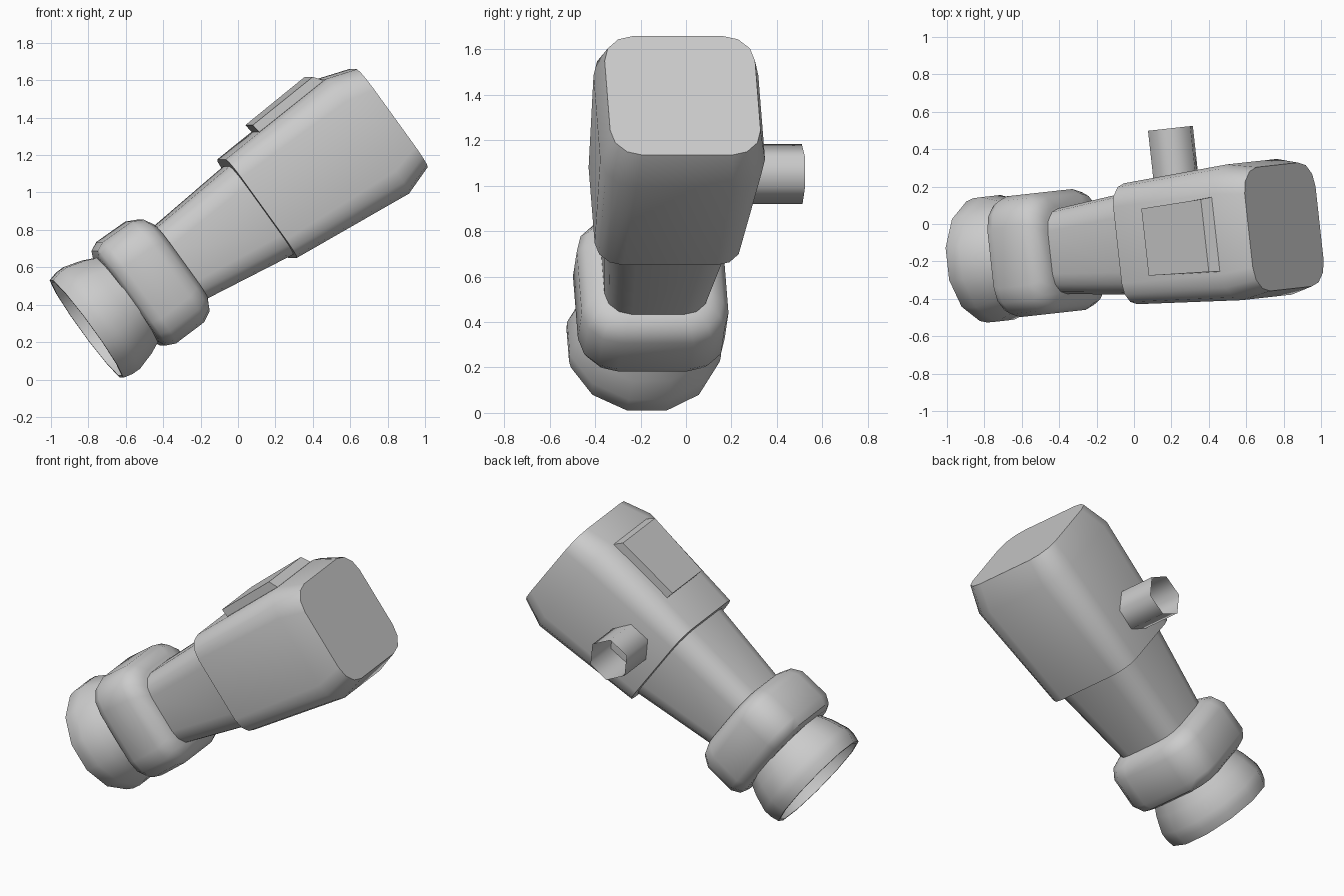
import bpy, bmesh
from math import cos, sin, pi, radians
from mathutils import Matrix, Vector

if "Cube" in bpy.data.objects:
    bpy.data.objects.remove(bpy.data.objects["Cube"])

# Local frame: t runs along the barrel, w sideways, u up
PITCH, YAW = radians(36), radians(6.3)
FRAME = (Matrix.Translation((-0.81, -0.193, 0.27))
         @ Matrix.Rotation(YAW, 4, 'Z') @ Matrix.Rotation(-PITCH, 4, 'Y'))


def make(name, rings, cap_start=True, cap_end=True):
    """Skin a list of equal-length vertex rings and place it in the barrel frame."""
    bm = bmesh.new()
    loops = [[bm.verts.new(FRAME @ Vector(p)) for p in ring] for ring in rings]
    n = len(loops[0])
    for a, b in zip(loops, loops[1:]):
        for i in range(n):
            j = (i + 1) % n
            bm.faces.new((a[i], a[j], b[j], b[i]))
    if cap_start:
        bm.faces.new(loops[0][::-1])
    if cap_end:
        bm.faces.new(loops[-1])
    bmesh.ops.recalc_face_normals(bm, faces=bm.faces)
    me = bpy.data.meshes.new(name)
    bm.to_mesh(me)
    bm.free()
    ob = bpy.data.objects.new(name, me)
    bpy.context.collection.objects.link(ob)
    me.shade_smooth()
    me.set_sharp_from_angle(angle=radians(38))
    return ob


def rounded(t, low, high, hw, r, seg=3):
    """Rounded rectangle across the barrel at distance t."""
    c, hu = (low + high) / 2, (high - low) / 2
    pts = []
    for k, (sw, su) in enumerate([(1, 1), (-1, 1), (-1, -1), (1, -1)]):
        for i in range(seg + 1):
            a = (k + i / seg) * pi / 2
            pts.append((t, sw * (hw - r) + r * cos(a), c + su * (hu - r) + r * sin(a)))
    return pts


def circle(t, r, n=12):
    return [(t, r * cos((i + 0.5) * 2 * pi / n), r * sin((i + 0.5) * 2 * pi / n))
            for i in range(n)]


# Hollow twelve-sided end cup: outer wall, rim, inner wall
cup = [(0.29, 0.275), (0.20, 0.317), (0.10, 0.347), (0.05, 0.346), (0.0, 0.333),
       (0.0, 0.318), (0.10, 0.328), (0.20, 0.298), (0.28, 0.258)]
make("end_cup", [circle(t, r) for t, r in cup], cap_start=False)

# Soft-edged square collar
collar = [(0.262, 0.275, 0.27, 0.13), (0.28, 0.312, 0.30, 0.15), (0.33, 0.335, 0.325, 0.165),
          (0.52, 0.332, 0.325, 0.165), (0.58, 0.302, 0.297, 0.15), (0.612, 0.245, 0.24, 0.12)]
make("collar", [rounded(t, -h, h, w, r) for t, h, w, r in collar])

# Tapered neck
make("neck", [rounded(0.56, -0.235, 0.22, 0.225, 0.115),
              rounded(1.14, -0.325, 0.263, 0.28, 0.13)])

# Main body, flaring then pinching in at the end
make("body", [rounded(1.12, -0.344, 0.307, 0.325, 0.12),
              rounded(1.81, -0.42, 0.338, 0.365, 0.15),
              rounded(1.975, -0.366, 0.282, 0.333, 0.135)])

# Raised plate on top, its far end sloping into the body
make("top_plate", [
    [(1.36, -0.18, 0.27), (1.36, 0.18, 0.27), (1.348, 0.18, 0.368), (1.348, -0.18, 0.368)],
    [(1.83, -0.205, 0.29), (1.83, 0.205, 0.29), (1.76, 0.195, 0.388), (1.76, -0.195, 0.388)]])

# Open six-sided side pipe
pipe = make("side_pipe", [[(1.33 + 0.132 * cos(i * pi / 3), w, 0.132 * sin(i * pi / 3))
                           for i in range(6)] for w in (0.25, 0.59)],
            cap_start=False, cap_end=False)
pipe.data.set_sharp_from_angle(angle=radians(65))
